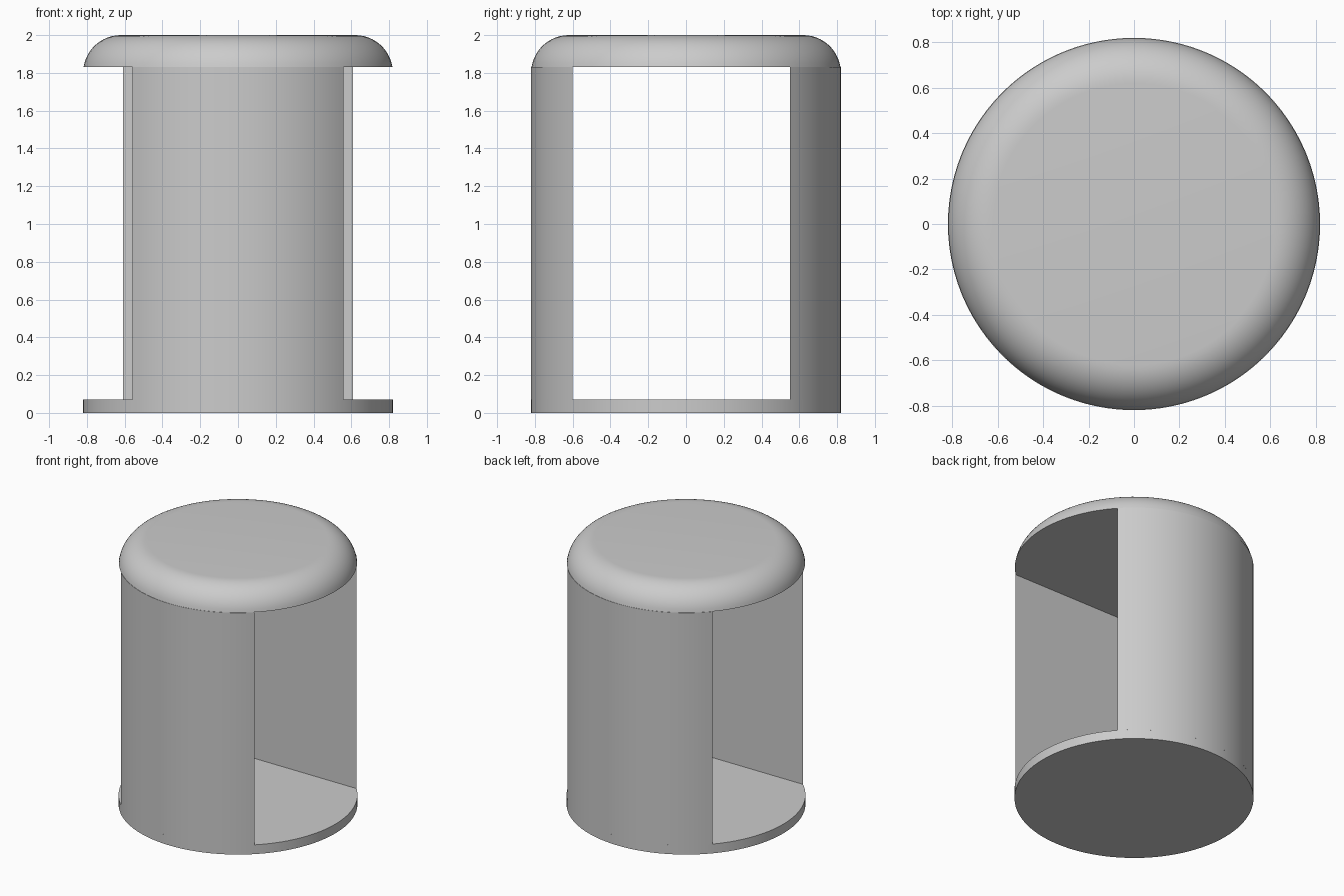
import bpy, bmesh, math

cube = bpy.data.objects.get("Cube")
if cube:
    bpy.data.objects.remove(cube, do_unlink=True)

RADIUS = 0.82
FLOOR_TOP, CAP_BOTTOM, HEIGHT = 0.07, 1.83, 2.0
ROUND = 0.2
SIDES = 96

grey = bpy.data.materials.new("light_grey")
grey.use_nodes = True
colour = (0.6, 0.6, 0.6, 1)
grey.diffuse_color = colour
grey.node_tree.nodes["Principled BSDF"].inputs["Base Color"].default_value = colour


def finish(name, bm):
    bmesh.ops.recalc_face_normals(bm, faces=bm.faces)
    mesh = bpy.data.meshes.new(name)
    bm.to_mesh(mesh)
    bm.free()
    mesh.materials.append(grey)
    obj = bpy.data.objects.new(name, mesh)
    bpy.context.collection.objects.link(obj)
    bpy.ops.object.select_all(action="DESELECT")
    obj.select_set(True)
    bpy.context.view_layer.objects.active = obj
    bpy.ops.object.shade_smooth_by_angle(angle=math.radians(30))


def stacked_rings(name, profile):
    """Closed round solid from (radius, height) pairs."""
    bm = bmesh.new()
    rings = []
    for r, z in profile:
        rings.append([bm.verts.new((r * math.cos(math.tau * i / SIDES),
                                    r * math.sin(math.tau * i / SIDES), z))
                      for i in range(SIDES)])
    for low, high in zip(rings, rings[1:]):
        for i in range(SIDES):
            j = (i + 1) % SIDES
            bm.faces.new((low[i], low[j], high[j], high[i]))
    bm.faces.new(rings[0])
    bm.faces.new(rings[-1])
    finish(name, bm)


def wall(name, inner, side):
    """Solid circle segment beyond a flat inner face at distance inner."""
    bm = bmesh.new()
    start = math.asin(inner / RADIUS)
    steps = 32
    outline = []
    for i in range(steps + 1):
        a = start + (math.pi - 2 * start) * i / steps
        outline.append(bm.verts.new((RADIUS * math.cos(a),
                                     side * RADIUS * math.sin(a), FLOOR_TOP)))
    face = bm.faces.new(outline)
    top = bmesh.ops.extrude_face_region(bm, geom=[face])["geom"]
    bmesh.ops.translate(bm, vec=(0, 0, CAP_BOTTOM - FLOOR_TOP),
                        verts=[v for v in top if isinstance(v, bmesh.types.BMVert)])
    finish(name, bm)


# Floor disc
stacked_rings("base_disc", [(RADIUS, 0), (RADIUS, FLOOR_TOP)])

# Rounded cap with a flat top
centre = HEIGHT - ROUND
first = math.asin((CAP_BOTTOM - centre) / ROUND)
angles = [first + (math.pi / 2 - first) * i / 12 for i in range(13)]
stacked_rings("rounded_cap", [(RADIUS - ROUND + ROUND * math.cos(a),
                               centre + ROUND * math.sin(a)) for a in angles])

# Solid walls either side of the open passage
wall("front_wall", 0.6, -1)
wall("back_wall", 0.55, 1)
